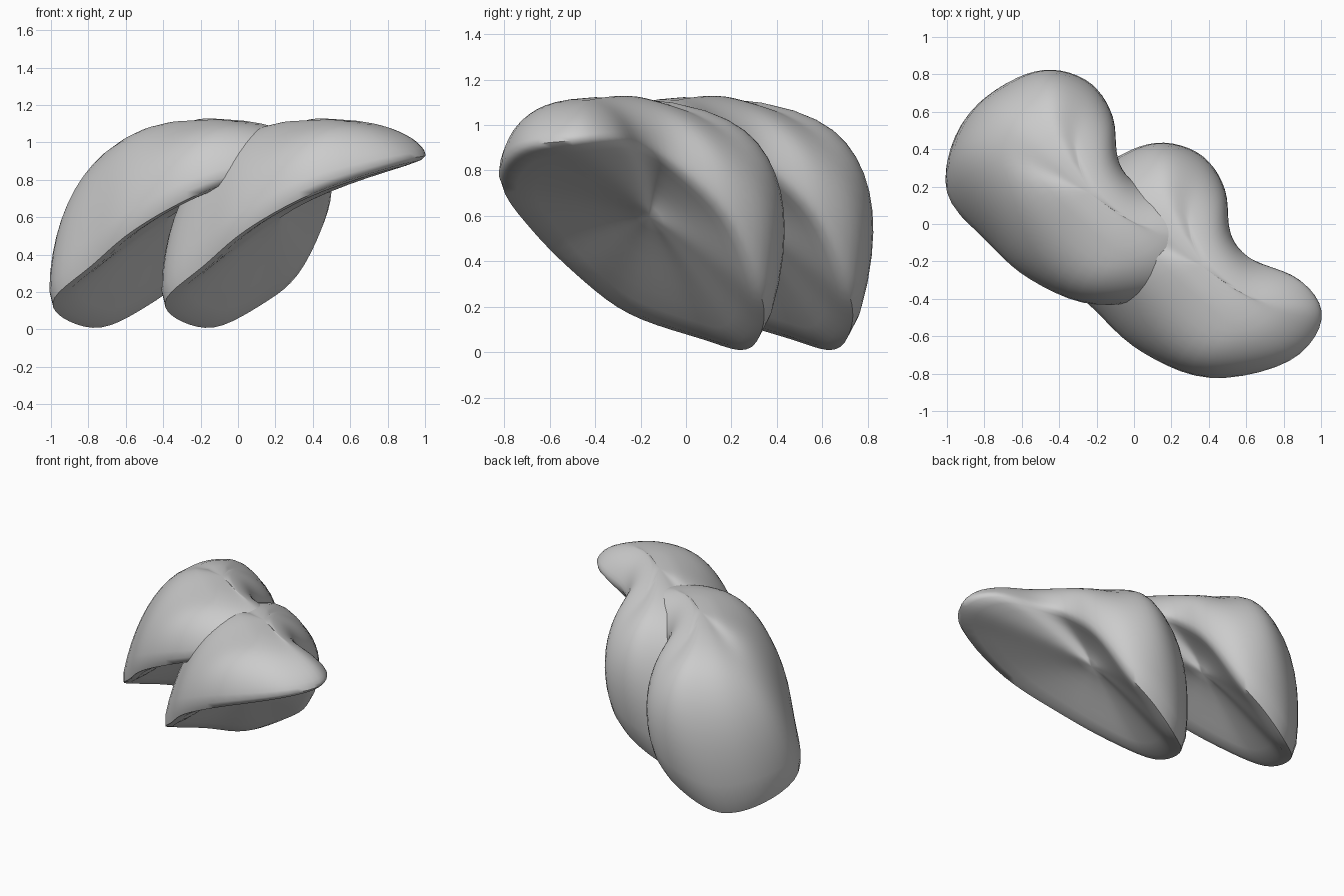
import bpy, bmesh, math
from mathutils import Vector
from mathutils.geometry import intersect_point_line

cube = bpy.data.objects.get("Cube")
if cube:
    bpy.data.objects.remove(cube, do_unlink=True)

grey = bpy.data.materials.new("plain_grey")
grey.use_nodes = True
colour = (0.6, 0.6, 0.6, 1)
grey.diffuse_color = colour
grey.node_tree.nodes["Principled BSDF"].inputs["Base Color"].default_value = colour

# Rim: the edge between the domed back and the hollow underside, from the tip round
RIM = [(1.02, -.51, .91), (.86, -.74, .87), (.42, -.84, .72), (.04, -.7, .51),
       (-.2, -.5, .3), (-.41, -.27, .12), (-.36, .06, .0), (-.15, .27, -.06),
       (.11, .35, .07), (.32, .33, .25), (.48, .19, .58), (.52, -.06, .82),
       (.65, -.19, .9), (.92, -.3, .93)]
# Shoulder: a loop halfway up the dome, one point for each rim point
SHOULDER = [(.9, -.49, 1.04), (.72, -.67, 1.04), (.4, -.72, 1.01), (.12, -.56, .93),
            (-.08, -.34, .88), (-.28, -.05, .75), (-.19, .2, .76), (0, .35, .77),
            (.18, .4, .79), (.37, .31, .79), (.45, .12, .92), (.48, -.1, 1.03),
            (.61, -.27, 1.06), (.8, -.37, 1.06)]
CREST = Vector((.17, -.06, 1.12)), Vector((.6, -.45, 1.13))
HOLLOW = Vector((.2, -.15, .62))
INWARD = Vector((-.6, .1, .7))


def smooth_loop(points, steps=5):
    """Closed Catmull-Rom curve through the points."""
    pts = [Vector(p) for p in points]
    n = len(pts)
    out = []
    for i in range(n):
        a, b, c, d = (pts[(i + k) % n] for k in (-1, 0, 1, 2))
        for s in range(steps):
            t = s / steps
            out.append(b + (c - a) * t / 2 + (a * 2 - b * 5 + c * 4 - d) * t**2 / 2
                       + (b * 3 - a - c * 3 + d) * t**3 / 2)
    return out


def bezier(a, k, b, t):
    return a * (1 - t)**2 + k * 2 * t * (1 - t) + b * t**2


def crest_point(p):
    """Nearest point on the gently arched crest, kept between its ends."""
    _, f = intersect_point_line(p, *CREST)
    f = min(max(f, 0), 1)
    return CREST[0].lerp(CREST[1], f) + Vector((0, 0, f * (1 - f) * .06))


def belly(r):
    """Underside bend: full near the low front rim, scooped under the tip and back."""
    return (r + HOLLOW) / 2 + INWARD * ((r.z - .5) * .1 + max(r.y, 0) * .15)


def soften(bm, verts, times):
    for _ in range(times):
        bmesh.ops.smooth_vert(bm, verts=verts, factor=.5,
                              use_axis_x=True, use_axis_y=True, use_axis_z=True)


def build_lobe(name):
    bm = bmesh.new()
    columns = list(zip(smooth_loop(RIM), smooth_loop(SHOULDER)))
    rings = []
    # Underside rings, hollow centre to rim
    for i in range(1, 9):
        rings.append([bezier(r, belly(r), HOLLOW, 1 - i / 8) for r, m in columns])
    # Dome rings, rim to crest
    for i in range(1, 14):
        ring = []
        for r, m in columns:
            a = crest_point(m)
            ring.append(bezier(r, m * 2 - (r + a) / 2, a, i / 14))
        rings.append(ring)
    grid = [[bm.verts.new(p) for p in ring] for ring in rings]
    n = len(columns)
    for low, high in zip(grid, grid[1:]):
        for j in range(n):
            k = (j + 1) % n
            bm.faces.new((low[j], low[k], high[k], high[j]))
    # Close both ends
    hubs = [bm.verts.new(HOLLOW), bm.verts.new(crest_point((CREST[0] + CREST[1]) / 2))]
    for ring, hub in zip((grid[0], grid[-1]), hubs):
        for j in range(n):
            bm.faces.new((ring[j], ring[(j + 1) % n], hub))
    bmesh.ops.recalc_face_normals(bm, faces=bm.faces)
    # Blend the crest and the hollow, then ease the whole skin
    soften(bm, [v for ring in grid[-3:] for v in ring], 4)
    soften(bm, [v for ring in grid[:5] for v in ring] + hubs[:1], 12)
    soften(bm, bm.verts[:], 3)
    mesh = bpy.data.meshes.new(name)
    bm.to_mesh(mesh)
    bm.free()
    mesh.materials.append(grey)
    obj = bpy.data.objects.new(name, mesh)
    bpy.context.collection.objects.link(obj)
    bpy.ops.object.select_all(action='DESELECT')
    obj.select_set(True)
    bpy.context.view_layer.objects.active = obj
    bpy.ops.object.shade_smooth_by_angle(angle=math.radians(60))
    return obj


# Two matching lobes, one behind the other
front_lobe = build_lobe("front_lobe")
back_lobe = build_lobe("back_lobe")
back_lobe.location = (-.6, .39, 0)
